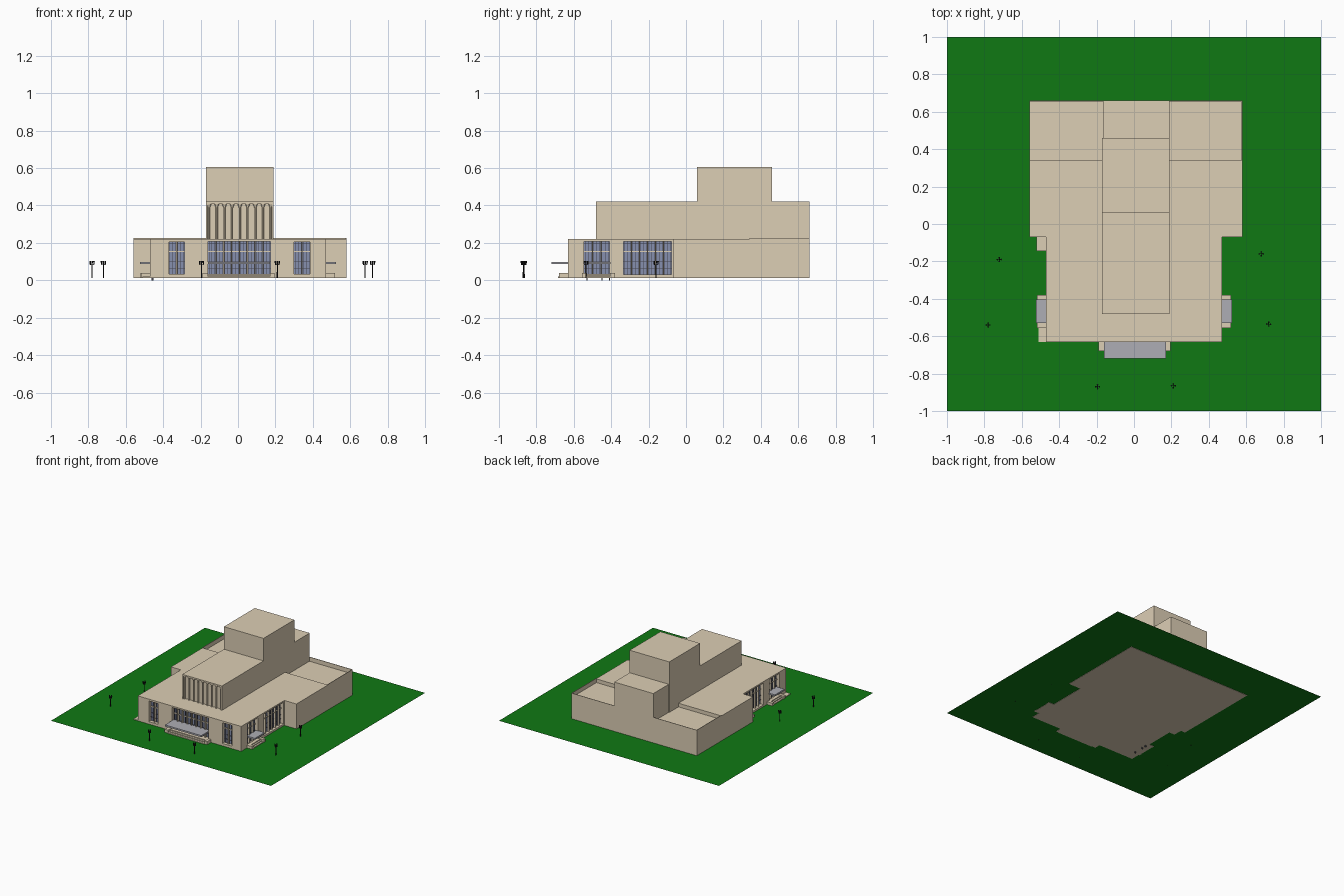
import bpy, bmesh, math
from mathutils import Matrix

if "Cube" in bpy.data.objects:
    bpy.data.objects.remove(bpy.data.objects["Cube"])

G = 0.013          # ground level
ROOF = 0.22        # low roof level


def material(name, rgb):
    m = bpy.data.materials.new(name)
    m.diffuse_color = (*rgb, 1)
    m.use_nodes = True
    m.node_tree.nodes["Principled BSDF"].inputs["Base Color"].default_value = m.diffuse_color
    return m


STONE = material("stone", (0.72, 0.62, 0.46))
GRASS = material("grass", (0.005, 0.19, 0.007))
GLASS = material("glass", (0.24, 0.28, 0.43))
SLAB = material("canopy_grey", (0.42, 0.42, 0.46))
DARK = material("dark_metal", (0.01, 0.01, 0.01))
FRAME = material("window_frame", (0.06, 0.06, 0.08))


def finish(name, bm, mat):
    me = bpy.data.meshes.new(name)
    bmesh.ops.recalc_face_normals(bm, faces=bm.faces)
    bm.to_mesh(me)
    bm.free()
    ob = bpy.data.objects.new(name, me)
    bpy.context.collection.objects.link(ob)
    me.materials.append(mat)
    return ob


def boxes(name, spans, mat):
    """One object from boxes given as ((x0, x1), (y0, y1), (z0, z1))."""
    bm = bmesh.new()
    for span in spans:
        size = [abs(b - a) for a, b in span]
        mid = [(a + b) / 2 for a, b in span]
        bmesh.ops.create_cube(bm, size=1, matrix=Matrix.Translation(mid) @ Matrix.Diagonal((*size, 1)))
    return finish(name, bm, mat)


# Lawn
bm = bmesh.new()
bmesh.ops.create_grid(bm, x_segments=1, y_segments=1, size=1, matrix=Matrix.Translation((0, 0, G + 0.002)))
finish("lawn", bm, GRASS)

# Main masses
lobby = boxes("lobby_block", [((-0.47, 0.47), (-0.63, -0.07), (G, ROOF))], STONE)
boxes("wide_wing", [((-0.56, 0.58), (-0.07, 0.34), (G, ROOF))], STONE)
boxes("rear_wing", [((-0.56, 0.58), (0.34, 0.66), (G, 0.19))], STONE)
T = 0.004
boxes("rear_parapet", [
    ((-0.56, -0.56 + T), (0.34, 0.66), (0.19, 0.225)),
    ((0.58 - T, 0.58), (0.34, 0.66), (0.19, 0.225)),
    ((-0.56, 0.58), (0.66 - T, 0.66), (0.19, 0.225))], STONE)
boxes("upper_hall", [((-0.17, 0.19), (-0.465, 0.06), (ROOF, 0.42))], STONE)
boxes("stage_tower", [((-0.17, 0.19), (0.06, 0.46), (0.19, 0.605))], STONE)
boxes("rear_upper_block", [((-0.165, 0.19), (0.46, 0.66), (0.19, 0.42))], STONE)

# Shallow colonnade on the upper hall front
boxes("colonnade_lintel", [((-0.17, 0.19), (-0.48, -0.465), (0.408, 0.42)),
                           ((-0.17, -0.163), (-0.48, -0.465), (ROOF, 0.408)),
                           ((0.183, 0.19), (-0.48, -0.465), (ROOF, 0.408))], STONE)
bm = bmesh.new()
for i in range(9):
    x = -0.155 + i * 0.33 / 8
    bmesh.ops.create_cone(bm, cap_ends=True, segments=8, radius1=0.0055, radius2=0.0055, depth=0.17,
                          matrix=Matrix.Translation((x, -0.472, ROOF + 0.085)))
    bmesh.ops.create_cone(bm, cap_ends=True, segments=8, radius1=0.0055, radius2=0.013, depth=0.02,
                          matrix=Matrix.Translation((x, -0.472, 0.399)) @ Matrix.Diagonal((1, 0.6, 1, 1)))
finish("colonnade_columns", bm, STONE)

# Recessed window walls: u runs along the wall, d goes into it
DEPTH = 0.035
SIDES = {
    "front": lambda u, d, z: (u, tuple(-0.63 + v for v in d), z),
    "right": lambda u, d, z: (tuple(0.47 - v for v in d), u, z),
    "left": lambda u, d, z: (tuple(-0.47 + v for v in d), u, z),
}
cutters = []


def window_wall(side, label, u0, u1, z0, z1, bays):
    put = SIDES[side]
    name = f"{side}_{label}"
    cutters.append(boxes(name + "_cutter", [put((u0, u1), (-0.02, DEPTH), (z0, z1))], STONE))
    boxes(name + "_glass", [put((u0, u1), (DEPTH - 0.006, DEPTH + 0.002), (z0, z1))], GLASS)
    w = (u1 - u0) / bays
    piers, bars = [], []
    for i in range(bays + 1):
        c = u0 + i * w
        if 0 < i < bays:
            piers.append(put((c - 0.003, c + 0.003), (0.012, DEPTH), (z0, z1)))
        if i < bays:
            for f in (0.12, 0.5, 0.88):
                m = c + w * f
                bars.append(put((m - 0.0013, m + 0.0013), (DEPTH - 0.010, DEPTH), (z0, z1)))
    for z in (0.065, 0.10, 0.195):
        bars.append(put((u0, u1), (DEPTH - 0.010, DEPTH), (z - 0.0015, z + 0.0015)))
    piers.append(put((u0, u1), (DEPTH - 0.013, DEPTH), (0.150, 0.157)))
    boxes(name + "_piers", piers, STONE)
    boxes(name + "_frames", bars, FRAME)


window_wall("front", "centre_window", -0.16, 0.175, 0.035, 0.208, 8)
window_wall("front", "left_window", -0.37, -0.285, 0.035, 0.205, 2)
window_wall("front", "right_window", 0.30, 0.385, 0.035, 0.205, 2)
for s in ("right", "left"):
    window_wall(s, "entry_window", -0.545, -0.41, 0.03, 0.208, 3)
    window_wall(s, "long_window", -0.335, -0.078, 0.03, 0.208, 6)

# Cut the recesses and drop the cutters
for c in cutters:
    mod = lobby.modifiers.new("recess", "BOOLEAN")
    mod.operation, mod.solver, mod.object = "DIFFERENCE", "EXACT", c
dg = bpy.context.evaluated_depsgraph_get()
cut = bpy.data.meshes.new_from_object(lobby.evaluated_get(dg))
lobby.modifiers.clear()
lobby.data = cut
for c in cutters:
    bpy.data.objects.remove(c)

# Front canopy, steps and flanking plinths
boxes("front_canopy", [((-0.16, 0.17), (-0.72, -0.60), (0.086, 0.099))], SLAB)
boxes("front_steps", [((-0.16, 0.17), (-0.685 + 0.017 * i, -0.62), (G, 0.021 + 0.007 * i)) for i in range(3)], STONE)
boxes("front_plinths", [((-0.19, -0.16), (-0.68, -0.62), (G, 0.04)),
                        ((0.17, 0.195), (-0.68, -0.62), (G, 0.04))], STONE)

# Side canopies, steps and plinths
for s, name in ((1, "right"), (-1, "left")):
    boxes(name + "_canopy", [((s * 0.45, s * 0.525), (-0.53, -0.405), (0.086, 0.099))], SLAB)
    boxes(name + "_steps", [((s * 0.46, s * (0.515 - 0.014 * i)), (-0.53, -0.405), (G, 0.021 + 0.007 * i))
                            for i in range(3)], STONE)
    boxes(name + "_plinths", [((s * 0.46, s * 0.518), (-0.555, -0.53), (G, 0.038)),
                              ((s * 0.46, s * 0.518), (-0.405, -0.38), (G, 0.038))], STONE)
boxes("left_planters", [((-0.51, -0.46), (-0.63, -0.555), (G, 0.02)),
                        ((-0.52, -0.46), (-0.145, -0.07), (G, 0.038))], STONE)
boxes("door_footings", [((-0.462, -0.452), (y - 0.003, y + 0.003), (0, 0.03))
                        for y in (-0.53, -0.45, -0.41)], FRAME)

# Lamp posts with four lanterns each
LAMPS = [(-0.72, -0.19), (-0.78, -0.54), (-0.195, -0.87), (0.21, -0.865), (0.72, -0.535), (0.68, -0.16)]
for n, (x, y) in enumerate(LAMPS):
    bm = bmesh.new()
    bmesh.ops.create_cone(bm, cap_ends=True, segments=8, radius1=0.003, radius2=0.0025, depth=0.085,
                          matrix=Matrix.Translation((x, y, G + 0.0425)))
    for k in range(4):
        a = k * math.pi / 2
        px, py = x + 0.010 * math.cos(a), y + 0.010 * math.sin(a)
        bmesh.ops.create_cone(bm, cap_ends=True, segments=8, radius1=0.0028, radius2=0.0045, depth=0.02,
                              matrix=Matrix.Translation((px, py, 0.094)))
    for size in ((0.022, 0.003, 0.003), (0.003, 0.022, 0.003)):
        bmesh.ops.create_cube(bm, size=1, matrix=Matrix.Translation((x, y, 0.084)) @ Matrix.Diagonal((*size, 1)))
    finish(f"lamp_post_{n + 1}", bm, DARK)
